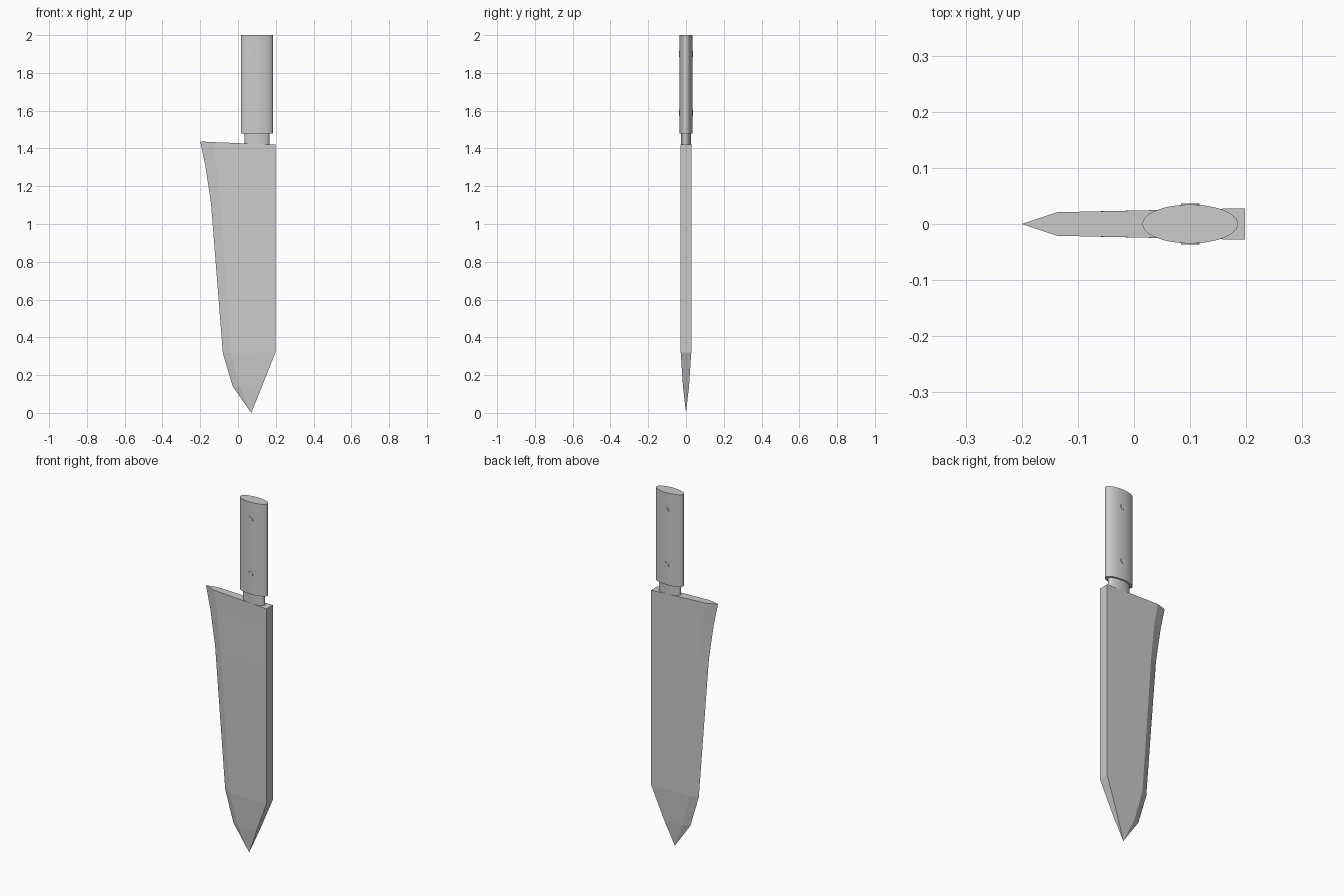
import bpy, bmesh
from math import radians

if "Cube" in bpy.data.objects:
    bpy.data.objects.remove(bpy.data.objects["Cube"])


def smooth(obj):
    bpy.ops.object.select_all(action='DESELECT')
    obj.select_set(True)
    bpy.context.view_layer.objects.active = obj
    bpy.ops.object.shade_smooth_by_angle(angle=radians(35))


def cylinder(name, loc, radius, depth, scale=(1, 1, 1), rot=(0, 0, 0), sides=48):
    bpy.ops.mesh.primitive_cylinder_add(vertices=sides, radius=radius, depth=depth,
                                        location=loc, rotation=rot)
    obj = bpy.context.object
    obj.name = name
    obj.scale = scale
    bpy.ops.object.transform_apply(location=False, rotation=True, scale=True)
    smooth(obj)
    return obj


# Blade: cross-sections lofted from heel to tip
# (edge x, edge z, bevel x, bevel half thickness, spine x, spine z, spine half thickness)
sections = [
    (-0.200, 1.437, -0.137, 0.021, 0.198, 1.420, 0.028),
    (-0.173, 1.310, -0.115, 0.021, 0.198, 1.300, 0.028),
    (-0.143, 1.110, -0.094, 0.022, 0.198, 1.110, 0.028),
    (-0.080, 0.315, -0.036, 0.023, 0.198, 0.320, 0.028),
    (-0.028, 0.140, 0.008, 0.014, 0.127, 0.140, 0.016),
]
bm = bmesh.new()
rings = []
for ex, ez, bx, bh, sx, sz, sh in sections:
    bz = ez + (sz - ez) * 0.19
    rings.append([bm.verts.new(p) for p in (
        (ex, 0, ez), (bx, -bh, bz), (sx, -sh, sz), (sx, sh, sz), (bx, bh, bz))])
for a, b in zip(rings, rings[1:]):
    for i in range(5):
        j = (i + 1) % 5
        bm.faces.new((a[i], b[i], b[j], a[j]))
tip = bm.verts.new((0.07, 0, 0))
for i in range(5):
    bm.faces.new((rings[-1][i], tip, rings[-1][(i + 1) % 5]))
bm.faces.new(rings[0])
bmesh.ops.recalc_face_normals(bm, faces=bm.faces)
mesh = bpy.data.meshes.new("blade")
bm.to_mesh(mesh)
bm.free()
blade = bpy.data.objects.new("blade", mesh)
bpy.context.collection.objects.link(blade)

# Oval neck and handle
cylinder("neck", (0.1, 0, 1.45), 1, 0.08, (0.066, 0.026, 1))
cylinder("handle", (0.1, 0, 1.74), 1, 0.52, (0.085, 0.0345, 1), sides=64)

# Rivets through the handle
for i, z in enumerate((1.59, 1.90)):
    cylinder(f"rivet_{i + 1}", (0.1, 0, z), 0.0165, 0.073,
             rot=(radians(90), 0, 0), sides=24)
